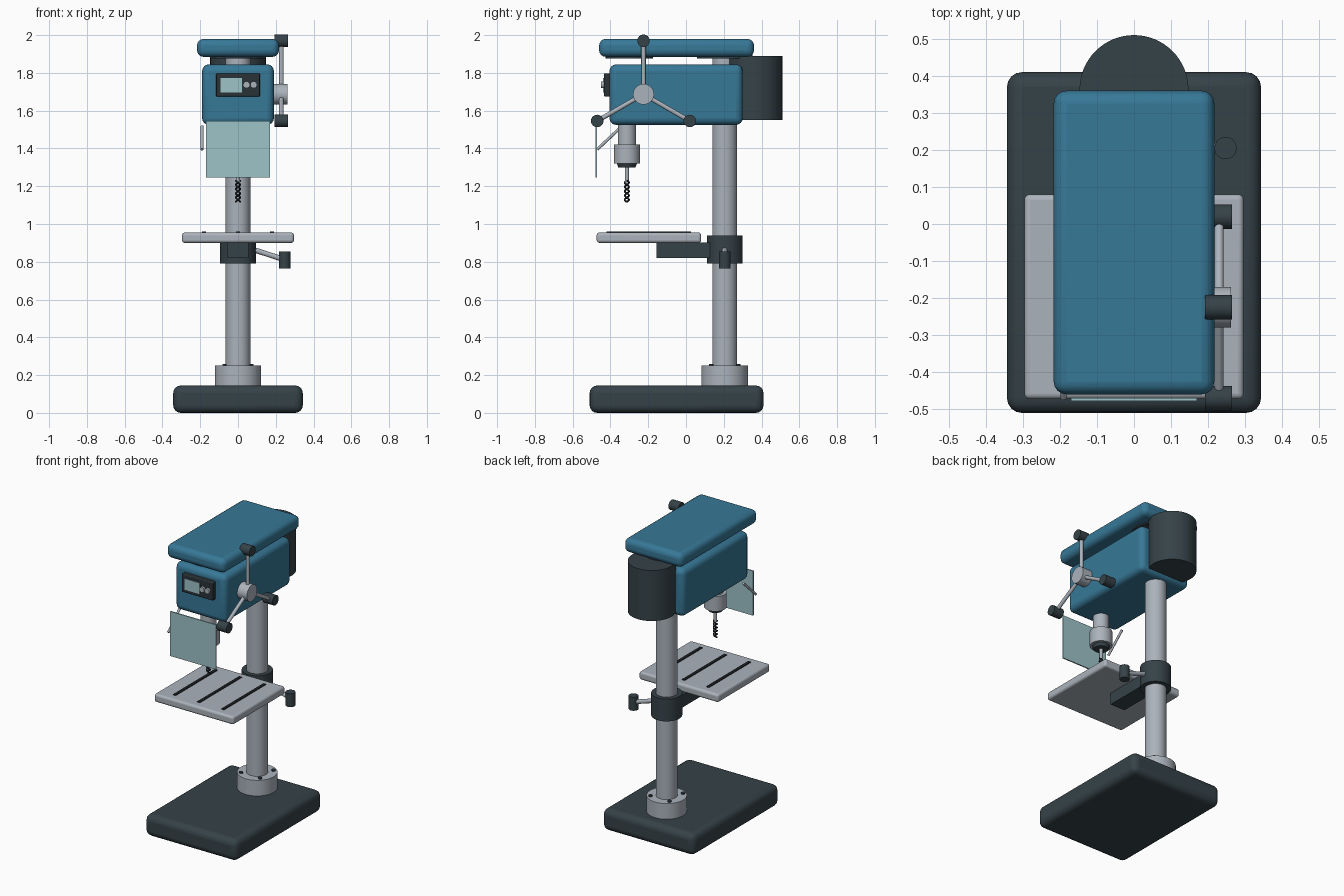
import bpy, math
from mathutils import Vector

if "Cube" in bpy.data.objects:
    bpy.data.objects.remove(bpy.data.objects["Cube"], do_unlink=True)


def material(name, r, g, b):
    m = bpy.data.materials.new(name)
    m.use_nodes = True
    m.diffuse_color = (r, g, b, 1)
    m.node_tree.nodes["Principled BSDF"].inputs["Base Color"].default_value = (r, g, b, 1)
    return m


BLUE = material("blue paint", 0.038, 0.188, 0.31)
DARK = material("charcoal iron", 0.036, 0.055, 0.065)
STEEL = material("light steel", 0.41, 0.45, 0.5)
PANEL = material("dark panel", 0.022, 0.032, 0.038)
BLACK = material("black", 0.012, 0.015, 0.018)
GLASS = material("pale aqua", 0.34, 0.55, 0.58)


def finish(obj, name, mat, bevel=0, segments=4):
    obj.name = name
    obj.data.materials.append(mat)
    if bevel:
        mod = obj.modifiers.new("rounded edges", 'BEVEL')
        mod.width, mod.segments = bevel, segments
        mod.limit_method = 'ANGLE'
    bpy.ops.object.shade_smooth_by_angle(angle=math.radians(40))
    return obj


def box(name, x, y, z, mat, bevel=0):
    """Box from (min, max) pairs along each axis."""
    bpy.ops.mesh.primitive_cube_add(size=1, location=[sum(p) / 2 for p in (x, y, z)])
    obj = bpy.context.object
    obj.scale = [p[1] - p[0] for p in (x, y, z)]
    bpy.ops.object.transform_apply(location=False, rotation=False, scale=True)
    return finish(obj, name, mat, bevel)


def rod(name, start, end, radius, mat, end_radius=None, bevel=0, sides=40):
    """Cylinder or cone between two points."""
    a, b = Vector(start), Vector(end)
    r2 = radius if end_radius is None else end_radius
    bpy.ops.mesh.primitive_cone_add(vertices=sides, radius1=radius, radius2=r2,
                                    depth=(b - a).length, location=(a + b) / 2,
                                    rotation=(b - a).to_track_quat('Z', 'Y').to_euler())
    return finish(bpy.context.object, name, mat, bevel, 2)


def post(name, x, y, z0, z1, radius, mat, **kw):
    return rod(name, (x, y, z0), (x, y, z1), radius, mat, **kw)


COL_Y, SPIN_Y = 0.205, -0.313

# Base, flange with bolts, column
box("base", (-0.343, 0.343), (-0.51, 0.41), (0, 0.145), DARK, 0.04)
post("column_flange", 0, COL_Y, 0.14, 0.25, 0.123, STEEL, sides=64)
for i in range(4):
    a = math.radians(45 + 90 * i)
    post("flange_bolt", 0.1 * math.cos(a), COL_Y + 0.1 * math.sin(a), 0.24, 0.26,
         0.012, DARK, sides=6)
post("column", 0, COL_Y, 0.14, 1.89, 0.066, STEEL, sides=64)

# Table, slots, support and clamp
box("table", (-0.296, 0.296), (-0.473, 0.08), (0.9, 0.955), STEEL, 0.015)
for x in (-0.18, 0, 0.18):
    box("table_slot", (x - 0.01, x + 0.01), (-0.42, 0.027), (0.952, 0.96), BLACK)
box("table_arm", (-0.055, 0.055), (-0.156, 0.16), (0.82, 0.902), DARK)
post("table_collar", 0, COL_Y, 0.79, 0.94, 0.095, DARK, sides=64)
rod("clamp_lever", (0.07, COL_Y, 0.868), (0.25, COL_Y, 0.81), 0.014, STEEL)
post("clamp_knob", 0.247, COL_Y, 0.765, 0.855, 0.03, DARK)

# Head, lid, pulleys and motor
box("head", (-0.19, 0.19), (-0.405, 0.3), (1.525, 1.845), BLUE, 0.035)
box("lid", (-0.217, 0.217), (-0.46, 0.36), (1.885, 1.98), BLUE, 0.035)
post("front_pulley", 0, -0.3, 1.877, 1.92, 0.125, DARK)
post("rear_pulley", 0, COL_Y, 1.877, 1.92, 0.147, DARK)
post("motor", 0, 0.363, 1.55, 1.89, 0.147, DARK, sides=64)

# Control panel
box("control_panel", (-0.116, 0.116), (-0.435, -0.39), (1.675, 1.797), PANEL, 0.006)
box("display", (-0.092, 0.022), (-0.439, -0.43), (1.697, 1.772), GLASS)
for x in (0.045, 0.083):
    rod("panel_knob", (x, -0.43, 1.737), (x, -0.45, 1.737), 0.018, STEEL)

# Spindle, chuck and twisted bit
post("quill", 0, SPIN_Y, 1.41, 1.54, 0.048, STEEL)
post("chuck", 0, SPIN_Y, 1.32, 1.42, 0.069, STEEL)
post("chuck_nose", 0, SPIN_Y, 1.298, 1.322, 0.045, DARK, end_radius=0.054)
post("bit_shank", 0, SPIN_Y, 1.22, 1.3, 0.011, STEEL, sides=20)
for phase in (0, math.pi):
    curve = bpy.data.curves.new("bit_flute", 'CURVE')
    curve.dimensions = '3D'
    curve.bevel_depth = 0.005
    curve.bevel_resolution = 2
    curve.use_fill_caps = True
    spline = curve.splines.new('POLY')
    count = 48
    spline.points.add(count)
    for i, p in enumerate(spline.points):
        t = i / count
        a = phase + 5 * math.pi * t
        p.co = (0.011 * math.cos(a), SPIN_Y + 0.011 * math.sin(a), 1.23 - 0.113 * t, 1)
    curve.materials.append(BLACK)
    flute = bpy.data.objects.new("bit_flute", curve)
    bpy.context.collection.objects.link(flute)

# Guard and its bracket
box("guard", (-0.17, 0.17), (-0.478, -0.47), (1.245, 1.545), GLASS)
rod("guard_rod", (-0.19, -0.47, 1.395), (-0.19, -0.34, 1.517), 0.008, STEEL, sides=16)

# Feed crank with three handles
hub = Vector((0.23, -0.225, 1.687))
rod("crank_hub", (0.18, hub.y, hub.z), (0.262, hub.y, hub.z), 0.055, STEEL)
for i in range(3):
    a = math.radians(90 + 120 * i)
    tip = hub + 0.283 * Vector((0, math.cos(a), math.sin(a)))
    rod("crank_arm", hub, tip, 0.012, STEEL, sides=20)
    rod("crank_knob", (0.192, tip.y, tip.z), (0.265, tip.y, tip.z), 0.033, DARK)
